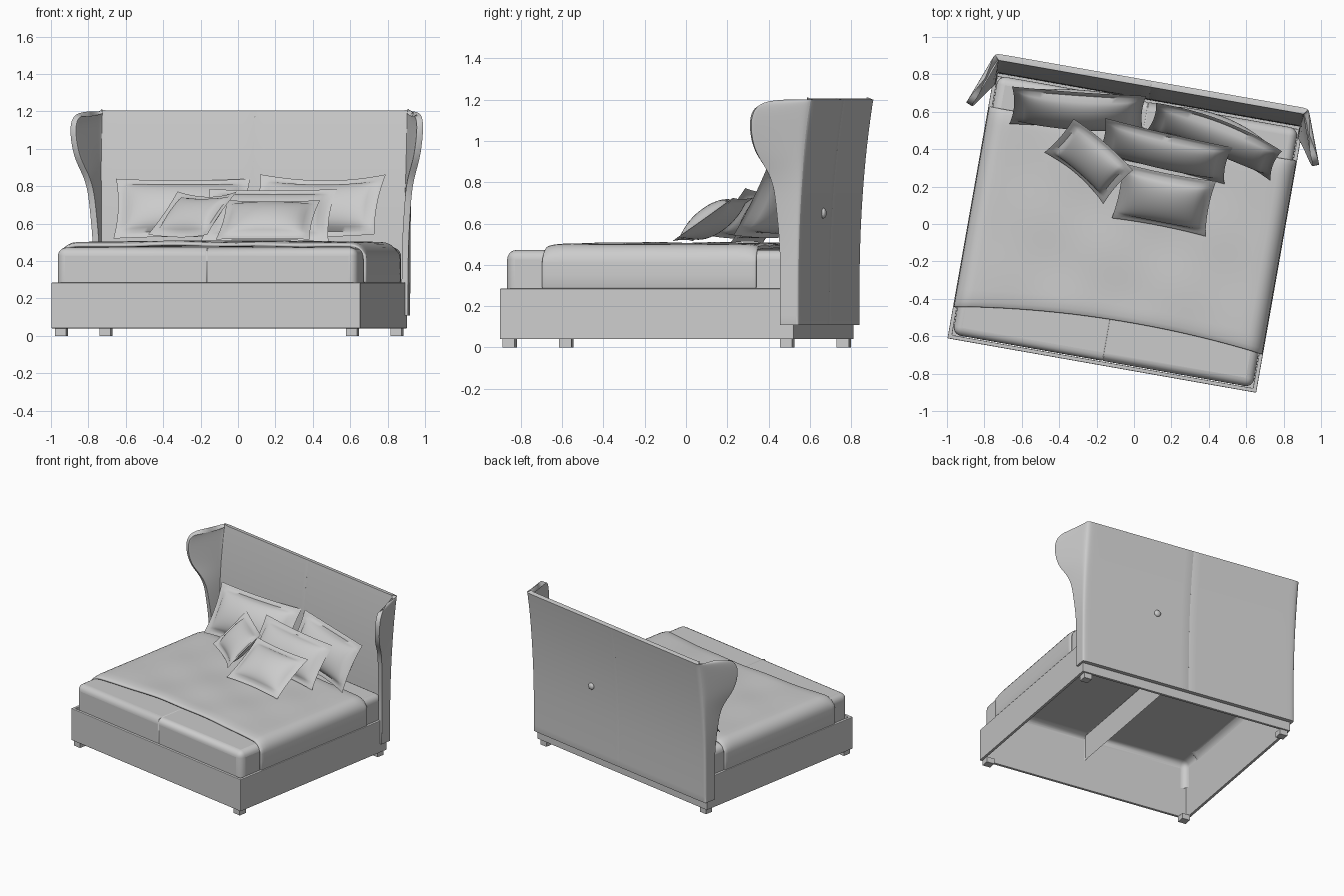
import bpy, bmesh, math
from mathutils import Matrix, Vector

if "Cube" in bpy.data.objects:
    bpy.data.objects.remove(bpy.data.objects["Cube"])

GREY = (0.6, 0.6, 0.6, 1)
fabric = bpy.data.materials.new("grey_fabric")
fabric.use_nodes = True
fabric.diffuse_color = GREY
fabric.node_tree.nodes["Principled BSDF"].inputs["Base Color"].default_value = GREY

# The whole bed stands turned ten degrees on the floor
TURN = Matrix.Rotation(math.radians(-10), 4, 'Z') @ Matrix.Translation((-0.038, 0, 0))


def finish(name, bm, matrix=TURN):
    mesh = bpy.data.meshes.new(name)
    bm.to_mesh(mesh)
    bm.free()
    mesh.materials.append(fabric)
    obj = bpy.data.objects.new(name, mesh)
    bpy.context.collection.objects.link(obj)
    obj.matrix_world = matrix
    return obj


def modify(obj, kind, **settings):
    mod = obj.modifiers.new(kind.lower(), kind)
    for key, value in settings.items():
        setattr(mod, key, value)


def smooth(obj, angle=40):
    bpy.ops.object.select_all(action='DESELECT')
    obj.select_set(True)
    bpy.context.view_layer.objects.active = obj
    bpy.ops.object.shade_smooth_by_angle(angle=math.radians(angle))


def box(name, low, high, open_sides=()):
    """Box between two corners; faces whose normal z is in open_sides are left out."""
    bm = bmesh.new()
    bmesh.ops.create_cube(bm, size=1)
    low, high = Vector(low), Vector(high)
    for v in bm.verts:
        v.co = (low + high) / 2 + v.co * (high - low)
    bm.normal_update()
    gone = [f for f in bm.faces if round(f.normal.z) in open_sides]
    bmesh.ops.delete(bm, geom=gone, context='FACES')
    return finish(name, bm)


def add_grid(bm, columns, rows, point):
    """Sheet of quads whose corners come from point(column, row)."""
    verts = [[bm.verts.new(point(i, j)) for i in range(columns)] for j in range(rows)]
    for j in range(rows - 1):
        for i in range(columns - 1):
            bm.faces.new((verts[j][i], verts[j][i + 1], verts[j + 1][i + 1], verts[j + 1][i]))


# Base frame: open ring of rails
base = box("base_frame", (-0.838, -0.775, 0.04), (0.838, 0.67, 0.285), (-1, 1))
modify(base, 'SOLIDIFY', thickness=0.03, offset=-1)
modify(base, 'BEVEL', width=0.004, segments=2)

# Feet
for side, sx in (("right", -1), ("left", 1)):
    for end, y in (("front", -0.735), ("back", 0.63)):
        x = sx * 0.79
        box(f"{end}_{side}_foot", (x - 0.03, y - 0.03, 0), (x + 0.03, y + 0.03, 0.042))

# Mattress: two hollow halves meeting in a groove
mattress = box("mattress", (0, -0.75, 0.27), (0.815, 0.655, 0.472), (-1,))
bm = bmesh.new()
bm.from_mesh(mattress.data)
weights = bm.edges.layers.float.new("bevel_weight_edge")
for e in bm.edges:
    if not e.is_boundary:
        at_seam = all(v.co.x < 0.01 for v in e.verts)
        e[weights] = 0.15 if at_seam else 1
bm.to_mesh(mattress.data)
bm.free()
modify(mattress, 'BEVEL', width=0.045, segments=5, limit_method='WEIGHT')
modify(mattress, 'MIRROR', use_mirror_merge=False)
smooth(mattress)

# Blanket: rounded cross-section swept along the bed, with soft waves
section = [(-0.835, 0.285), (-0.835, 0.35), (-0.835, 0.41)]
for k in range(1, 7):
    a = math.radians(15 * k)
    section.append((-0.745 - 0.09 * math.cos(a), 0.41 + 0.09 * math.sin(a)))
section += [(-0.745 + 0.745 * k / 14, 0.5) for k in range(1, 14)]
section += [(0, 0.5)] + [(-x, z) for x, z in reversed(section)]
ROWS = 36


def blanket_point(i, j):
    x, z = section[i]
    t = j / (ROWS - 1)
    front = -0.525 - 0.06 * (x / 0.835 - 0.15) ** 2
    y = front + (0.485 - front) * t
    if z > 0.45:
        flat = 1 - (x / 0.835) ** 2
        z += flat * (0.006 + 0.005 * math.sin(9 * x + 5 * y) * math.sin(11 * y - 4 * x))
        z -= 0.012 * (max(0, 1 - t * 14) ** 2 + max(0, 1 - (1 - t) * 14) ** 2)
    return x, y, z


bm = bmesh.new()
add_grid(bm, len(section), ROWS, blanket_point)
blanket = finish("blanket", bm)
modify(blanket, 'SOLIDIFY', thickness=0.018, offset=-1)
modify(blanket, 'BEVEL', width=0.007, segments=2, limit_method='ANGLE', angle_limit=math.radians(50))
smooth(blanket, 60)

# Winged headboard: each row is (height, depth position of the wing's front edge)
WING = [(0.108, 0.607), (0.3, 0.607), (0.5, 0.607), (0.66, 0.592), (0.78, 0.582),
        (0.86, 0.552), (0.93, 0.508), (1.0, 0.487), (1.08, 0.48), (1.14, 0.49),
        (1.18, 0.52), (1.195, 0.57), (1.2, 0.63)]
BACK_X = [0, 0.25, 0.5, 0.78, 0.825]
ALONG = [0.03, 0.2, 0.45, 0.75, 1]


def headboard_point(i, j):
    z, tip = WING[j]
    back = 0.7 + 0.07 * max(0, (z - 0.3) / 0.9) ** 2
    if i < len(BACK_X):
        return BACK_X[i], back, z
    s = ALONG[i - len(BACK_X)]
    splay = 0.11 * max(0, (back - tip - 0.09) / 0.19)
    return 0.852 + splay * s, back + (tip - back) * s, z


bm = bmesh.new()
add_grid(bm, len(BACK_X) + len(ALONG), len(WING), headboard_point)
headboard = finish("headboard", bm)
modify(headboard, 'SUBSURF', levels=2, render_levels=2, boundary_smooth='PRESERVE_CORNERS')
modify(headboard, 'SOLIDIFY', thickness=0.034, offset=1)
modify(headboard, 'BEVEL', width=0.009, segments=3, limit_method='ANGLE', angle_limit=math.radians(50))
modify(headboard, 'MIRROR', use_mirror_merge=False)
smooth(headboard, 50)

# Button on the back of the headboard
bm = bmesh.new()
bmesh.ops.create_uvsphere(bm, u_segments=16, v_segments=10, radius=0.025)
bmesh.ops.scale(bm, vec=(1, 0.6, 1), verts=bm.verts)
bmesh.ops.translate(bm, vec=(0.26, 0.715, 0.65), verts=bm.verts)
smooth(finish("back_button", bm))


def pillow(name, centre, turn, width, lean, rise, puff, bend=0.0):
    """Cushion with a flat flange; lean and rise give its slope from bottom to top."""
    a = math.radians(turn)
    across = Vector((math.cos(a), math.sin(a), 0))
    up = Vector((-math.sin(a) * lean, math.cos(a) * lean, rise))
    height = up.length
    up.normalize()
    out = across.cross(up)
    n, flange = 25, 0.035
    bm = bmesh.new()
    for face in (1, -1):
        def point(i, j):
            u, v = 2 * i / (n - 1) - 1, 2 * j / (n - 1) - 1
            iu = min(1, abs(u) / (1 - 2 * flange / width))
            iv = min(1, abs(v) / (1 - 2 * flange / height))
            bulge = puff * ((1 - iu ** 2) * (1 - iv ** 2)) ** 0.5
            rim = 0 if max(abs(u), abs(v)) > 0.999 else 0.003
            x = width / 2 * u * (1 - 0.05 * (1 - v * v))
            y = height / 2 * v * (1 - 0.06 * (1 - u * u))
            return x, y, face * (bulge + rim) + bend * u * u
        add_grid(bm, n, n, point)
    bmesh.ops.remove_doubles(bm, verts=bm.verts, dist=0.0005)
    bmesh.ops.recalc_face_normals(bm, faces=bm.faces)
    matrix = Matrix((across, up, out)).transposed().to_4x4()
    smooth(finish(name, bm, Matrix.Translation(centre) @ matrix), 60)


# Pillows, from the headboard forward
pillow("back_right_pillow", (-0.30, 0.61, 0.68), -4, 0.72, 0.2, 0.32, 0.085)
pillow("back_left_pillow", (0.44, 0.48, 0.68), -21, 0.72, 0.17, 0.32, 0.085, 0.05)
pillow("middle_pillow", (0.165, 0.39, 0.645), -13, 0.70, 0.2, 0.28, 0.07)
pillow("small_right_pillow", (-0.23, 0.35, 0.635), -41, 0.42, 0.24, 0.23, 0.06, 0.03)
pillow("small_front_pillow", (0.16, 0.13, 0.62), -11, 0.51, 0.3, 0.21, 0.065)
